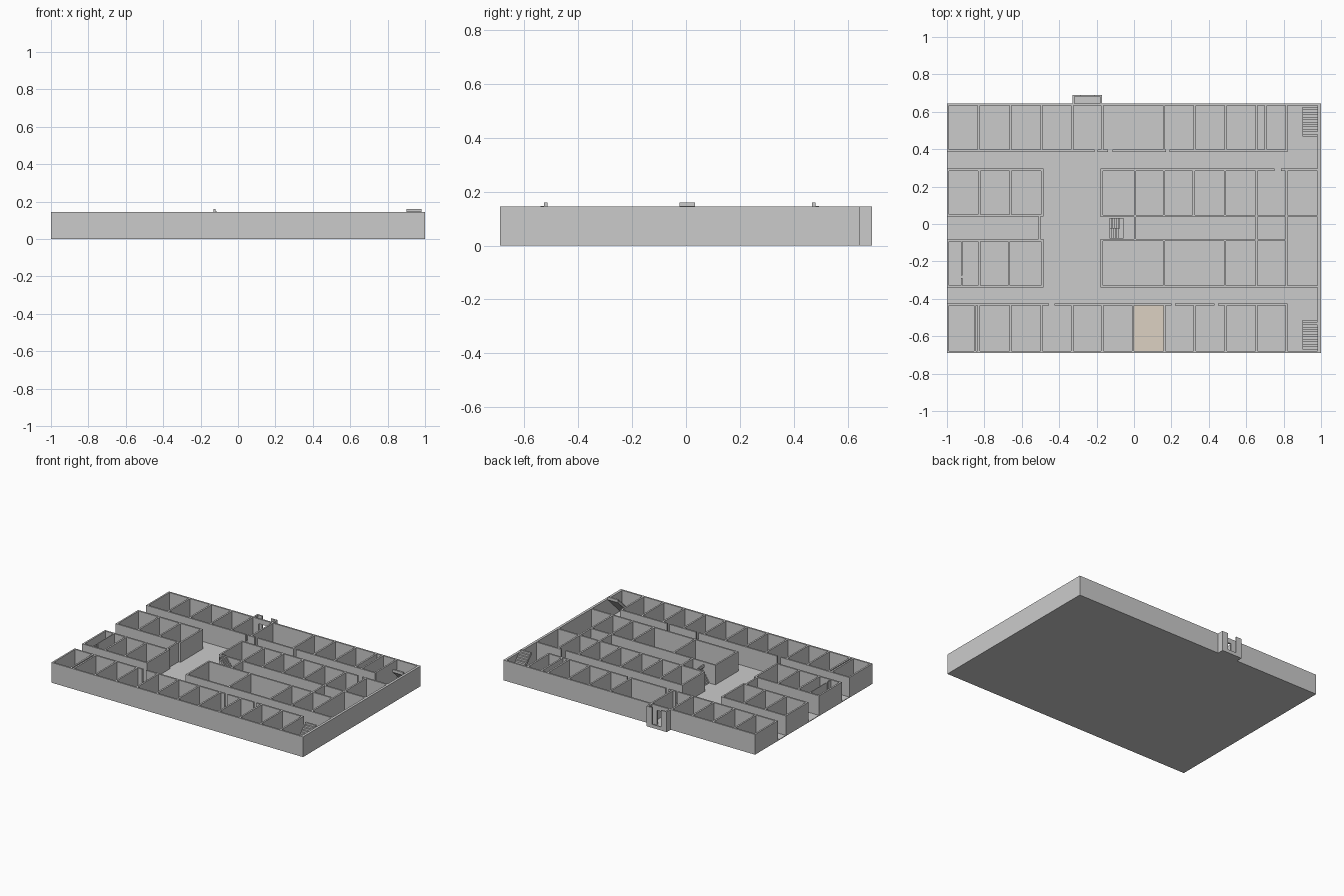
import bpy, bmesh

if "Cube" in bpy.data.objects:
    bpy.data.objects.remove(bpy.data.objects["Cube"])

H, F, T = 0.145, 0.005, 0.012   # wall top, floor thickness, wall thickness


def add_box(bm, x0, x1, y0, y1, z0=F, z1=H):
    vs = bmesh.ops.create_cube(bm, size=1)["verts"]
    for v in vs:
        v.co = ((x0 + x1) / 2 + v.co.x * (x1 - x0),
                (y0 + y1) / 2 + v.co.y * (y1 - y0),
                (z0 + z1) / 2 + v.co.z * (z1 - z0))


def finish(bm, name, mat=None):
    me = bpy.data.meshes.new(name)
    bmesh.ops.recalc_face_normals(bm, faces=bm.faces)
    bm.to_mesh(me)
    bm.free()
    ob = bpy.data.objects.new(name, me)
    bpy.context.collection.objects.link(ob)
    if mat:
        me.materials.append(mat)
    return ob


def wall_x(bm, y, x0, x1, gaps=()):
    """Wall running along x, interrupted by doorways."""
    start = x0
    for a, b in list(gaps) + [(x1, x1)]:
        add_box(bm, start, a, y - T / 2, y + T / 2)
        start = b


def walls_y(bm, xs, y0, y1):
    """Partitions running along y at each x."""
    for x in xs:
        add_box(bm, x - T / 2, x + T / 2, y0, y1)


# floor slab with entrance step
bm = bmesh.new()
add_box(bm, -1, 1, -0.69, 0.645, 0, F)
add_box(bm, -0.33, -0.17, 0.645, 0.69, 0, F)
finish(bm, "floor")

# tinted floor of one room
mat = bpy.data.materials.new("beige_floor")
mat.diffuse_color = (0.72, 0.64, 0.54, 1)
mat.use_nodes = True
mat.node_tree.nodes["Principled BSDF"].inputs["Base Color"].default_value = mat.diffuse_color
bm = bmesh.new()
add_box(bm, 0.0, 0.16, -0.684, -0.436, F, F + 0.002)
finish(bm, "room_floor", mat)

# outer walls; the west side is open where the corridors end
bm = bmesh.new()
wall_x(bm, -0.684, -1, 1)
wall_x(bm, 0.639, -1, 1, [(-0.28, -0.22)])
add_box(bm, -0.28, -0.22, 0.633, 0.645, 0.11, H)
walls_y(bm, [0.994 - 0.006], -0.69, 0.645)
add_box(bm, 0.99, 1, -0.69, 0.645, 0, H)
for y0, y1 in [(-0.69, -0.43), (-0.335, -0.085), (0.045, 0.295), (0.39, 0.645)]:
    walls_y(bm, [-0.994], y0, y1)
finish(bm, "outer_walls")

# north row of rooms
bm = bmesh.new()
wall_x(bm, 0.391, -1, 0.82, [(-0.21, -0.195), (-0.14, -0.115), (0.17, 0.19)])
walls_y(bm, [-0.83, -0.66, -0.495, -0.33, -0.17, 0.16, 0.325, 0.49, 0.655, 0.705, 0.815],
        0.391, 0.639)
finish(bm, "north_rooms")

# south row of rooms
bm = bmesh.new()
wall_x(bm, -0.431, -1, 0.82, [(-0.455, -0.425), (0.2, 0.22), (0.43, 0.45)])
walls_y(bm, [-0.85, -0.83, -0.66, -0.495, -0.33, -0.17, -0.006, 0.163, 0.325, 0.49, 0.655, 0.815],
        -0.684, -0.431)
finish(bm, "south_rooms")

# two inner rows, west block
bm = bmesh.new()
for y in (0.29, 0.045, -0.087, -0.334):
    wall_x(bm, y, -1, -0.484)
walls_y(bm, [-0.827, -0.66, -0.49], 0.045, 0.29)
walls_y(bm, [-0.827, -0.668, -0.49], -0.334, -0.087)
walls_y(bm, [-0.505], -0.087, 0.045)
add_box(bm, -0.924, -0.918, -0.275, -0.09)
add_box(bm, -0.924, -0.918, -0.33, -0.29)
finish(bm, "west_block")

# two inner rows, east block with the central store between them
bm = bmesh.new()
wall_x(bm, 0.29, -0.178, 0.99, [(0.75, 0.785)])
wall_x(bm, 0.043, -0.178, 0.99)
wall_x(bm, -0.085, -0.178, 0.82)
wall_x(bm, -0.334, -0.178, 0.99)
walls_y(bm, [-0.172, 0.006, 0.16, 0.32, 0.487, 0.655, 0.815], 0.043, 0.29)
walls_y(bm, [-0.172, 0.16, 0.487, 0.655, 0.815], -0.334, -0.085)
walls_y(bm, [0.006, 0.655, 0.815], -0.085, 0.043)
finish(bm, "east_block")

# entrance porch with a notched front
bm = bmesh.new()
for x0, x1 in [(-0.33, -0.318), (-0.182, -0.17)]:
    add_box(bm, x0, x1, 0.645, 0.69)
for x0, x1 in [(-0.33, -0.285), (-0.215, -0.17)]:
    add_box(bm, x0, x1, 0.682, 0.69)
add_box(bm, -0.285, -0.215, 0.682, 0.69, F, 0.025)
finish(bm, "entrance_porch")


def stair(name, start, end, side, z0, z1, n, along_x):
    """Sloped flight: sawtooth profile with a straight underside, extruded sideways."""
    run, rise = (end - start) / n, (z1 - z0) / n
    prof = [(start, z0)]
    for i in range(n):
        prof += [(start + i * run, z0 + (i + 1) * rise),
                 (start + (i + 1) * run, z0 + (i + 1) * rise)]
    prof += [(end, z1 - 1.5 * rise), (start + 1.2 * run, z0)]
    bm = bmesh.new()
    loops = [[bm.verts.new((p, s, z) if along_x else (s, p, z)) for p, z in prof] for s in side]
    m = len(prof)
    bm.faces.new(loops[0])
    bm.faces.new(loops[1][::-1])
    for i in range(m):
        j = (i + 1) % m
        bm.faces.new((loops[0][i], loops[0][j], loops[1][j], loops[1][i]))
    finish(bm, name)


# corner stairs
stair("north_stair", 0.625, 0.468, (0.9, 0.982), F, 0.16, 12, False)
stair("south_stair", -0.67, -0.513, (0.9, 0.982), F, 0.16, 12, False)

# central stair: two flights and a half landing
stair("central_lower_flight", -0.13, -0.075, (-0.078, -0.025), F, 0.085, 6, True)
stair("central_upper_flight", -0.075, -0.13, (-0.025, 0.033), 0.085, 0.16, 6, True)
bm = bmesh.new()
add_box(bm, -0.075, -0.055, -0.078, 0.033, 0.075, 0.085)
finish(bm, "central_landing")
